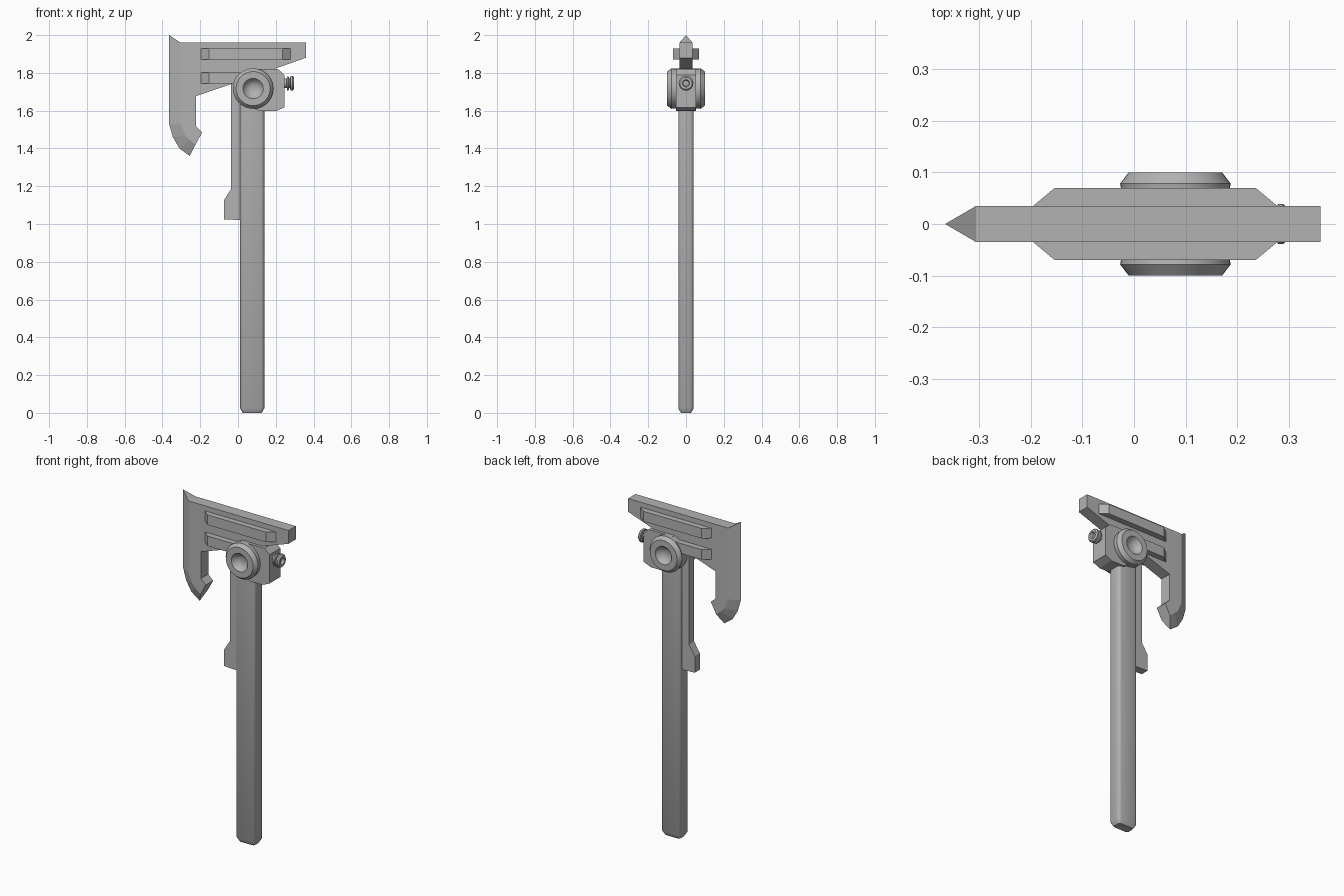
import bpy, bmesh, math
from mathutils import Vector

if "Cube" in bpy.data.objects:
    bpy.data.objects.remove(bpy.data.objects["Cube"], do_unlink=True)

GREY = (0.45, 0.45, 0.45, 1)
steel = bpy.data.materials.new("plain_grey")
steel.use_nodes = True
steel.diffuse_color = GREY
steel.node_tree.nodes["Principled BSDF"].inputs["Base Color"].default_value = GREY


def finish(name, bm, smooth=False):
    bmesh.ops.recalc_face_normals(bm, faces=bm.faces)
    mesh = bpy.data.meshes.new(name)
    bm.to_mesh(mesh)
    bm.free()
    mesh.materials.append(steel)
    obj = bpy.data.objects.new(name, mesh)
    bpy.context.collection.objects.link(obj)
    if smooth:
        bpy.ops.object.select_all(action="DESELECT")
        obj.select_set(True)
        bpy.context.view_layer.objects.active = obj
        bpy.ops.object.shade_smooth_by_angle(angle=math.radians(35))
    return obj


def loft(name, rings, smooth=False, closed=False):
    """Skin a row of rings; cap the ends unless the row is closed."""
    bm = bmesh.new()
    rows = [[bm.verts.new(p) for p in ring] for ring in rings]
    for a, b in zip(rows, rows[1:]):
        for i in range(len(a)):
            j = (i + 1) % len(a)
            bm.faces.new((a[i], a[j], b[j], b[i]))
    bm.faces.new(rows[0])
    bm.faces.new(rows[-1])
    return finish(name, bm, smooth)


def prism(name, outline, half):
    """Extrude an x-z outline through y."""
    return loft(name, [[(x, y, z) for x, z in outline] for y in (-half, half)])


def lathe(name, profile, centre, axis, sides):
    """Turn (distance, radius) pairs round the x or y axis."""
    rings = []
    for d, r in profile:
        ring = []
        for i in range(sides):
            a = math.tau * i / sides
            u, v = r * math.cos(a), r * math.sin(a)
            ring.append(Vector(centre) + Vector((d, u, v) if axis == "x" else (u, d, v)))
        rings.append(ring)
    return loft(name, rings, True)


# Blade head: flat slab whose left side is ground to a sharp edge
ground = [(-0.305, 1.96), (-0.305, 1.53), (-0.28, 1.47), (-0.255, 1.445), (-0.225, 1.42)]
sharp = [(-0.365, 2.0), (-0.365, 1.53), (-0.345, 1.46), (-0.31, 1.4), (-0.255, 1.36)]
rest = [(-0.19, 1.485), (-0.222, 1.516), (-0.222, 1.677), (-0.03, 1.743),
        (0.19, 1.82), (0.36, 1.88), (0.36, 1.96)]
bm = bmesh.new()
front, back = [[bm.verts.new((x, y, z)) for x, z in ground + rest] for y in (-0.035, 0.035)]
tip = [bm.verts.new((x, 0, z)) for x, z in sharp]
last = len(ground) - 1
bm.faces.new(front)
bm.faces.new(back)
for i in range(last):
    for side in (front, back):
        bm.faces.new((side[i], side[i + 1], tip[i + 1], tip[i]))
for i in range(last, len(front)):
    j = (i + 1) % len(front)
    bm.faces.new((front[i], front[j], back[j], back[i]))
for i in (0, last):
    bm.faces.new((front[i], back[i], tip[i]))
finish("blade_head", bm)


# Raised rails with sloped ends on both faces of the blade
def rail(name, x0, x1, z0, z1):
    rings = []
    for y, inset in ((-0.07, 0.042), (-0.035, 0), (0.035, 0), (0.07, 0.042)):
        a, b = x0 + inset, x1 - inset
        rings.append([(a, y, z0), (b, y, z0), (b, y, z1), (a, y, z1)])
    loft(name, rings)


rail("upper_rail", -0.195, 0.277, 1.87, 1.93)
rail("lower_rail", -0.195, 0.12, 1.743, 1.803)

# Housing that clamps the head to the handle
prism("housing", [(0.0, 1.68), (0.06, 1.62), (0.12, 1.597), (0.2, 1.597), (0.245, 1.617),
                  (0.245, 1.79), (0.212, 1.82), (0.05, 1.82), (0.0, 1.78)], 0.052)

# Round pivot with a dish in each end
half_profile = [(0.068, 0.012), (0.071, 0.025), (0.08, 0.041), (0.1, 0.054),
                (0.1, 0.09), (0.078, 0.107), (0.068, 0.105)]
lathe("pivot_hub", [(-d, r) for d, r in half_profile] + half_profile[::-1],
      (0.08, 0, 1.717), "y", 40)

# Ribbed knob on the side of the housing
lathe("side_knob", [(0.23, 0.025), (0.258, 0.025), (0.26, 0.037), (0.268, 0.037), (0.27, 0.026),
                    (0.276, 0.026), (0.278, 0.039), (0.288, 0.039), (0.296, 0.032),
                    (0.296, 0.019), (0.28, 0.015)], (0, 0, 1.745), "x", 24)


# Long handle with rounded corners and a chamfered foot
def rounded_ring(hx, hy, r, z, steps=3):
    ring = []
    for k, (sx, sy) in enumerate(((1, 1), (-1, 1), (-1, -1), (1, -1))):
        for s in range(steps + 1):
            a = math.pi / 2 * (k + s / steps)
            ring.append((0.075 + sx * (hx - r) + r * math.cos(a),
                         sy * (hy - r) + r * math.sin(a), z))
    return ring


loft("handle", [rounded_ring(0.05, 0.027, 0.012, 0), rounded_ring(0.065, 0.041, 0.018, 0.026),
                rounded_ring(0.065, 0.041, 0.018, 1.68)], True)

# Thin spine beside the handle, widening at its lower end
prism("handle_spine", [(0.03, 1.02), (-0.075, 1.025), (-0.075, 1.125), (-0.037, 1.185),
                       (-0.037, 1.745), (0.03, 1.745)], 0.024)
